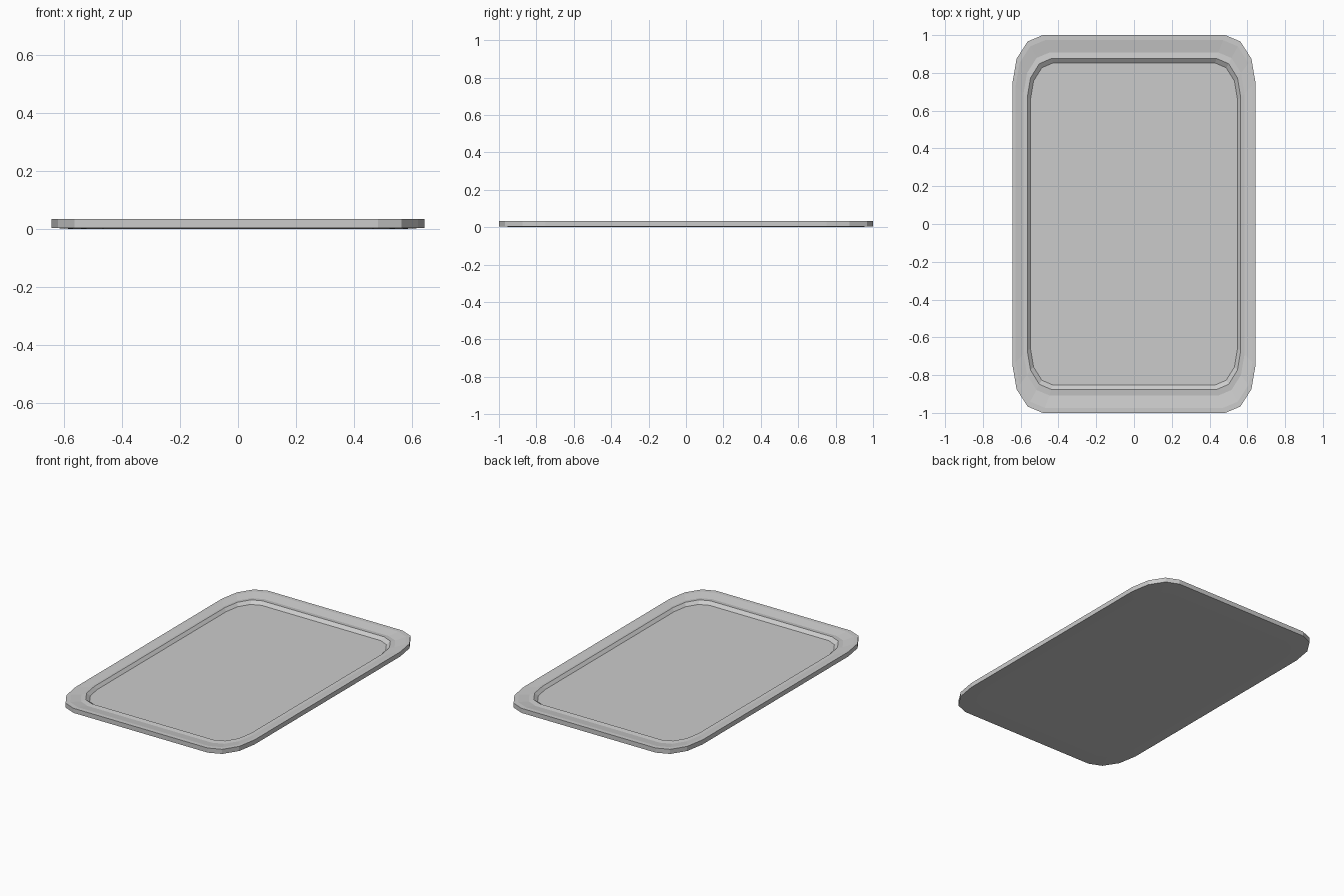
import bpy, bmesh
from math import cos, sin, pi

if "Cube" in bpy.data.objects:
    bpy.data.objects.remove(bpy.data.objects["Cube"])

CORNER_STEPS = 3

# Cross-section rings: half width, half length, corner radius x, corner radius y, z
RINGS = [
    (0.575, 0.890, 0.130, 0.205, 0.000),  # underside
    (0.643, 1.000, 0.160, 0.250, 0.004),  # lower outer edge
    (0.643, 1.000, 0.160, 0.250, 0.034),  # upper outer edge
    (0.627, 0.973, 0.155, 0.242, 0.034),  # flat rim
    (0.585, 0.908, 0.138, 0.218, 0.024),  # shallow channel
    (0.565, 0.876, 0.127, 0.206, 0.028),  # inner lip
    (0.548, 0.853, 0.120, 0.193, 0.010),  # floor edge
]


def ring(bm, hx, hy, rx, ry, z):
    """Rounded rectangle with elliptical corners, counter-clockwise."""
    verts = []
    for q, (sx, sy) in enumerate([(1, 1), (-1, 1), (-1, -1), (1, -1)]):
        for i in range(CORNER_STEPS + 1):
            a = (q + i / CORNER_STEPS) * pi / 2
            verts.append(bm.verts.new((sx * (hx - rx) + rx * cos(a),
                                       sy * (hy - ry) + ry * sin(a), z)))
    return verts


# Tray: rings bridged from the underside, over the rim, to the recessed floor
bm = bmesh.new()
loops = [ring(bm, *r) for r in RINGS]
for lo, hi in zip(loops, loops[1:]):
    n = len(lo)
    for i in range(n):
        j = (i + 1) % n
        bm.faces.new((lo[i], lo[j], hi[j], hi[i]))
bm.faces.new(list(reversed(loops[0])))
bm.faces.new(loops[-1])
bmesh.ops.recalc_face_normals(bm, faces=bm.faces)

mesh = bpy.data.meshes.new("tray")
bm.to_mesh(mesh)
bm.free()
bpy.context.collection.objects.link(bpy.data.objects.new("tray", mesh))
